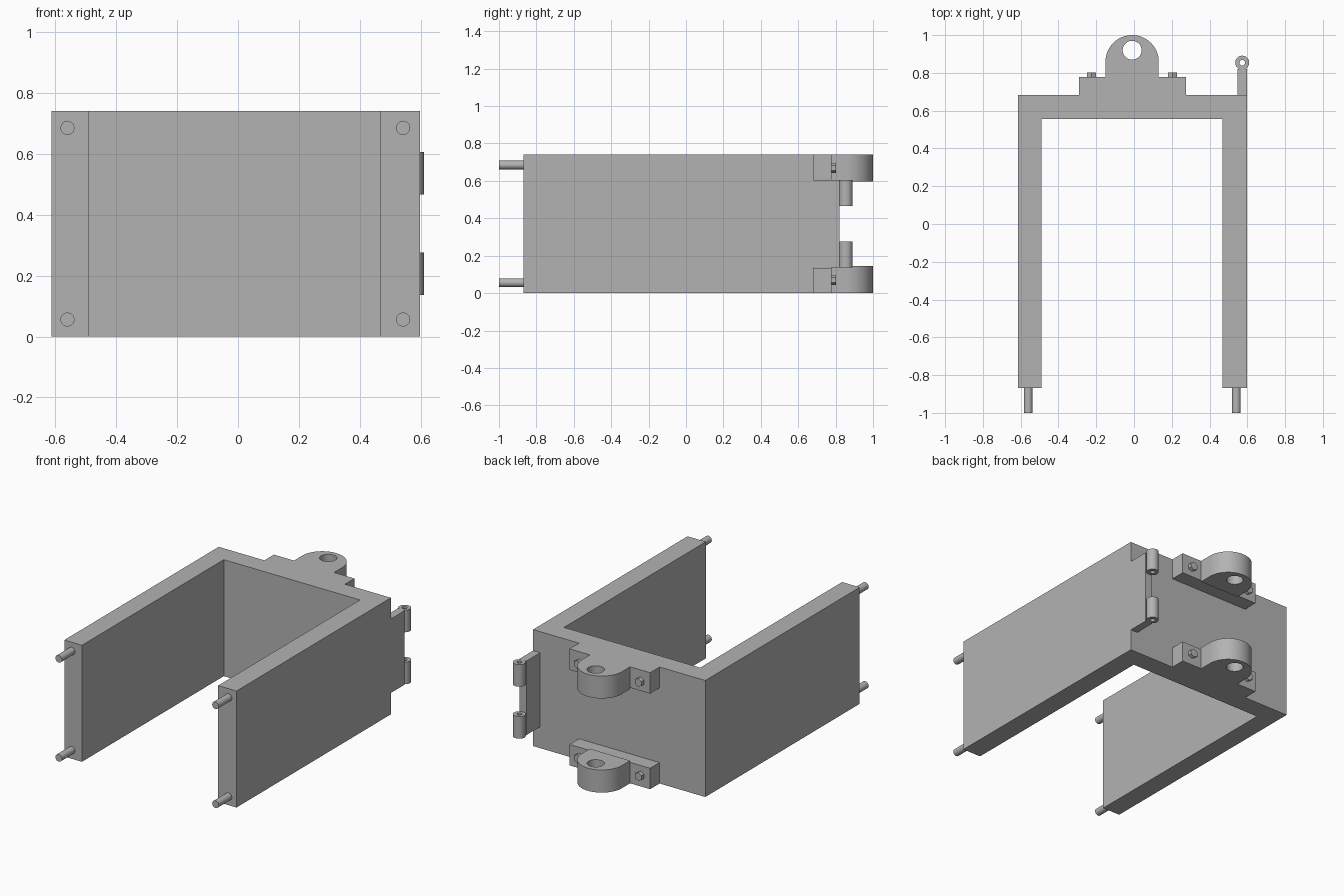
import bpy, bmesh
from math import pi, sin, cos, radians
from mathutils import Matrix, Vector

cube = bpy.data.objects.get("Cube")
if cube:
    bpy.data.objects.remove(cube, do_unlink=True)

GREY = (0.45, 0.45, 0.45, 1)
grey = bpy.data.materials.new("plain grey")
grey.use_nodes = True
grey.diffuse_color = GREY
grey.node_tree.nodes["Principled BSDF"].inputs["Base Color"].default_value = GREY


def arc(cx, cy, r, start=0, sweep=2 * pi, n=48):
    """Points on an arc; a full circle leaves out the repeated last point."""
    count = n if sweep >= 2 * pi else n + 1
    return [(cx + r * cos(start + sweep * i / n), cy + r * sin(start + sweep * i / n))
            for i in range(count)]


def rect(x0, x1, y0, y1):
    return [(x0, y0), (x1, y0), (x1, y1), (x0, y1)]


def prism(name, loops, low, high, along_y=False):
    """Extrude an outline, with optional hole loops, along z or along y."""
    bm = bmesh.new()
    edges = []
    for loop in loops:
        verts = [bm.verts.new((a, b, low)) for a, b in loop]
        edges += [bm.edges.new((v, verts[i - 1])) for i, v in enumerate(verts)]
    bmesh.ops.triangle_fill(bm, edges=edges, use_beauty=True, normal=Vector((0, 0, 1)))
    top = bmesh.ops.extrude_face_region(bm, geom=bm.faces[:], use_keep_orig=True)["geom"]
    bmesh.ops.translate(bm, vec=(0, 0, high - low),
                        verts=[g for g in top if isinstance(g, bmesh.types.BMVert)])
    bmesh.ops.dissolve_limit(bm, angle_limit=radians(1), verts=bm.verts[:], edges=bm.edges[:])
    if along_y:  # (a, b, c) -> (a, c, b)
        bm.transform(Matrix(((1, 0, 0, 0), (0, 0, 1, 0), (0, 1, 0, 0), (0, 0, 0, 1))))
    bmesh.ops.recalc_face_normals(bm, faces=bm.faces[:])
    mesh = bpy.data.meshes.new(name)
    bm.to_mesh(mesh)
    bm.free()
    mesh.materials.append(grey)
    obj = bpy.data.objects.new(name, mesh)
    bpy.context.collection.objects.link(obj)
    bpy.ops.object.select_all(action='DESELECT')
    obj.select_set(True)
    bpy.context.view_layer.objects.active = obj
    bpy.ops.object.shade_smooth_by_angle(angle=radians(30))
    return obj


HEIGHT = 0.74
LEFT, RIGHT = 0.597, -0.613
FRONT, BACK = -0.868, 0.682
MID = -0.01
LUG_BACK = 0.777

# U-shaped frame
prism("frame", [[(RIGHT, FRONT), (-0.489, FRONT), (-0.489, 0.556), (0.468, 0.556),
                 (0.468, FRONT), (LEFT, FRONT), (LEFT, BACK), (RIGHT, BACK)]], 0, HEIGHT)

# Round pins on the front ends of the walls
for side, x in (("right", -0.56), ("left", 0.542)):
    for level, z in (("lower", 0.056), ("upper", 0.685)):
        prism(f"{side}_{level}_pin", [arc(x, z, 0.023, n=32)], -1, FRONT, True)

# Pivot lugs with eye and hex bolts on the back
eye_outline = [(MID - 0.141, LUG_BACK), (MID + 0.141, LUG_BACK)] + arc(MID, 0.859, 0.141, 0, pi)
eye_hole = arc(MID, 0.92, 0.05)
for level, base, eye, bolt_z in (("lower", (0, 0.133), (0, 0.144), 0.07),
                                 ("upper", (0.607, HEIGHT), (0.598, HEIGHT), 0.668)):
    prism(f"{level}_lug_base", [rect(-0.292, 0.274, BACK, LUG_BACK)], *base)
    prism(f"{level}_lug_eye", [eye_outline, eye_hole], *eye)
    for side, x in (("right", -0.225), ("left", 0.204)):
        prism(f"{level}_{side}_bolt", [arc(x, bolt_z, 0.027, pi / 2, n=6)],
              LUG_BACK, 0.801, True)

# Hinge leaf and hollow knuckles on the left back edge
prism("hinge_leaf", [rect(0.547, LEFT, BACK, 0.82)], 0.136, 0.606)
for level, z in (("lower", 0.136), ("upper", 0.466)):
    prism(f"{level}_hinge_knuckle", [arc(0.573, 0.854, 0.037), arc(0.573, 0.854, 0.015, n=24)],
          z, z + 0.14)
